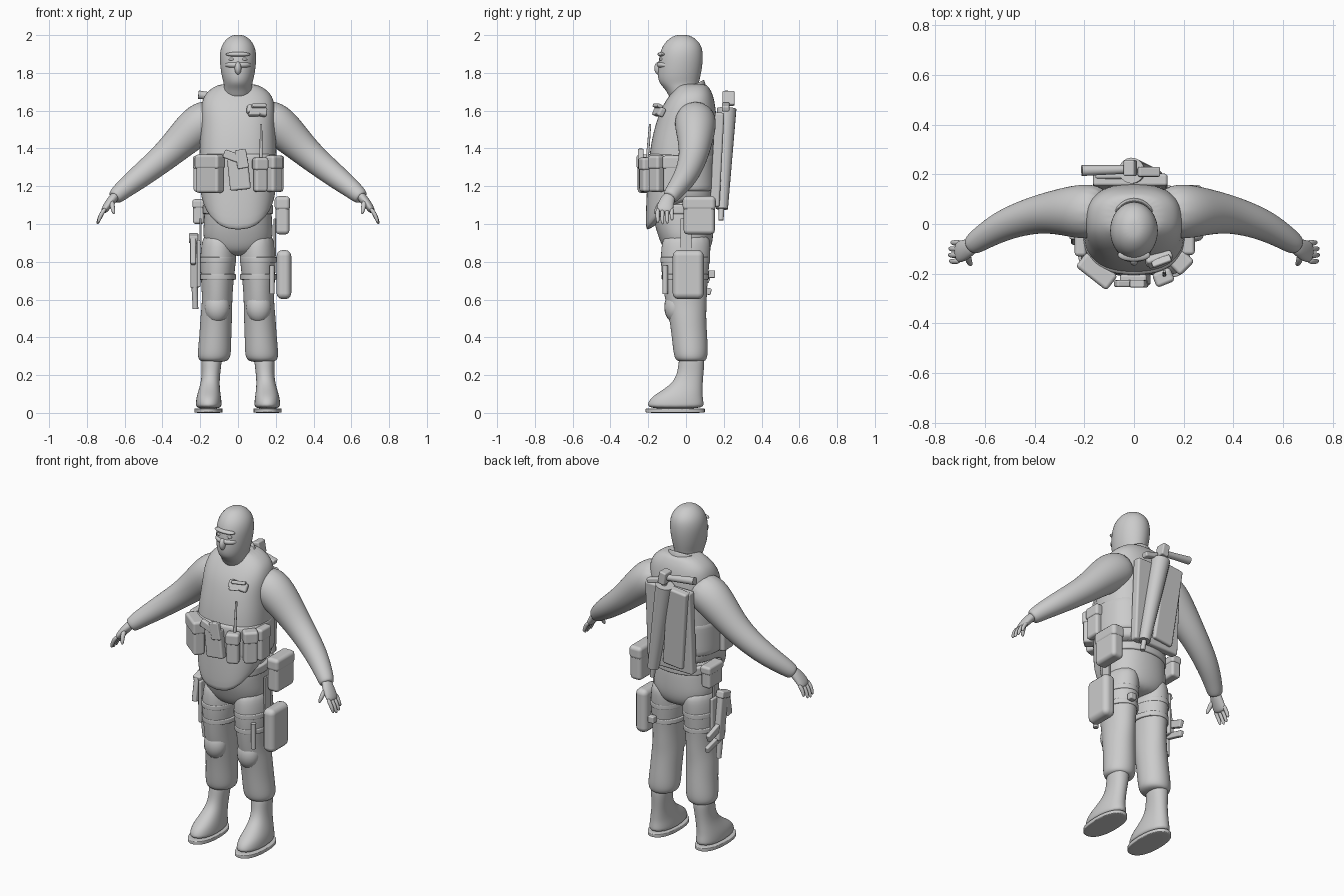
import bpy, bmesh, math
from mathutils import Vector, Matrix

if bpy.data.objects.get("Cube"):
    bpy.data.objects.remove(bpy.data.objects["Cube"])

grey = bpy.data.materials.new("plain_grey")
grey.use_nodes = True
grey.diffuse_color = (0.6, 0.6, 0.6, 1)
grey.node_tree.nodes["Principled BSDF"].inputs["Base Color"].default_value = grey.diffuse_color


def finish(bm, name, mirror=False):
    """Turn a bmesh into a smooth object, optionally mirrored across x."""
    bmesh.ops.recalc_face_normals(bm, faces=bm.faces)
    mesh = bpy.data.meshes.new(name)
    bm.to_mesh(mesh)
    bm.free()
    mesh.materials.append(grey)
    mesh.shade_smooth()
    ob = bpy.data.objects.new(name, mesh)
    bpy.context.scene.collection.objects.link(ob)
    if mirror:
        mod = ob.modifiers.new("Mirror", 'MIRROR')
        mod.use_mirror_merge = False
    return ob


def loft(name, rings, follow=False, mirror=False, power=2, edit=None, segments=16, levels=2):
    """Skin over rings (x, y, z, radius_x, radius_y), level or square to their path."""
    bm = bmesh.new()
    loops = []
    for i, (x, y, z, rx, ry) in enumerate(rings):
        side, depth = Vector((1, 0, 0)), Vector((0, 1, 0))
        if follow:
            after, before = rings[min(i + 1, len(rings) - 1)], rings[max(i - 1, 0)]
            along = (Vector(after[:3]) - Vector(before[:3])).normalized()
            depth = (depth - along * depth.dot(along)).normalized()
            side = depth.cross(along)
        loop = []
        for k in range(segments):
            angle = math.tau * k / segments
            c, s = math.cos(angle), math.sin(angle)
            u = math.copysign(abs(c) ** (2 / power), c)
            v = math.copysign(abs(s) ** (2 / power), s)
            co = Vector((x, y, z)) + side * u * rx + depth * v * ry
            if edit:
                edit(co)
            loop.append(bm.verts.new(co))
        loops.append(loop)
    for low, high in zip(loops, loops[1:]):
        for k in range(segments):
            n = (k + 1) % segments
            bm.faces.new((low[k], low[n], high[n], high[k]))
    bm.faces.new(loops[0])
    bm.faces.new(loops[-1])
    ob = finish(bm, name, mirror)
    ob.modifiers.new("Subdivision", 'SUBSURF').levels = levels
    ob.modifiers["Subdivision"].render_levels = levels
    return ob


def box(name, loc, size, turn=0, lean=0, roll=0, bevel=.012):
    """Bevelled box; turn about z, lean about x, roll about y, in degrees."""
    bm = bmesh.new()
    rot = [Matrix.Rotation(math.radians(a), 4, ax) for a, ax in ((turn, 'Z'), (lean, 'X'), (roll, 'Y'))]
    place = Matrix.Translation(loc) @ rot[0] @ rot[1] @ rot[2] @ Matrix.Diagonal((*size, 1))
    bmesh.ops.create_cube(bm, size=1, matrix=place)
    ob = finish(bm, name)
    mod = ob.modifiers.new("Bevel", 'BEVEL')
    mod.width, mod.segments, mod.harden_normals = bevel, 3, True
    return ob


def ball(name, loc, size, mirror=False):
    bm = bmesh.new()
    bmesh.ops.create_uvsphere(bm, u_segments=20, v_segments=12, radius=1,
                              matrix=Matrix.Translation(loc) @ Matrix.Diagonal((*size, 1)))
    return finish(bm, name, mirror)


def rod(name, start, end, r0, r1):
    """Straight tapered rod with flat ends."""
    a, b = Vector(start), Vector(end)
    bm = bmesh.new()
    place = Matrix.Translation((a + b) / 2) @ (b - a).to_track_quat('Z', 'Y').to_matrix().to_4x4()
    bmesh.ops.create_cone(bm, cap_ends=True, segments=20, radius1=r0, radius2=r1,
                          depth=(b - a).length, matrix=place)
    ob = finish(bm, name)
    for o in bpy.context.selected_objects:
        o.select_set(False)
    bpy.context.view_layer.objects.active = ob
    ob.select_set(True)
    bpy.ops.object.shade_smooth_by_angle()


def pouch(name, loc, size, turn=0, bevel=.015):
    """Box pouch with an overhanging flap."""
    x, y, z = loc
    w, d, h = size
    box(name, loc, size, turn, bevel=bevel)
    box(name + "_flap", (x, y, z + h * .32), (w + .008, d + .01, h * .38), turn, bevel=bevel)


# Hooded head, brow, nose and eyes
loft("head", [(0, 0, 1.64, .075, .08), (0, -.02, 1.71, .078, .085), (0, -.037, 1.74, .075, .105),
              (0, -.037, 1.78, .088, .116), (0, -.03, 1.84, .097, .12), (0, -.025, 1.9, .1, .118),
              (0, -.02, 1.95, .088, .103), (0, -.02, 1.985, .058, .068), (0, -.02, 2.002, .025, .03)])
ball("nose", (0, -.143, 1.825), (.018, .025, .035))
ball("brow", (0, -.125, 1.898), (.066, .026, .013))
ball("eye", (.032, -.127, 1.872), (.018, .014, .009), mirror=True)
ball("cheek_cover", (0, -.105, 1.842), (.07, .05, .024))


# Collar dips at the front
def dip(co):
    co.z += (co.y - .1) * .5


loft("collar", [(0, 0, 1.65, .135, .125), (0, 0, 1.71, .11, .112), (0, 0, 1.765, .096, .1),
                (0, 0, 1.77, .088, .092), (0, 0, 1.74, .08, .085)], edit=dip)


# Vest with a rounded front apron
def apron(co):
    if co.z < 1.16:
        co.z -= .15 * max(0, -co.y / .2) ** 2


loft("vest", [(0, -.03, 1.12, .17, .17), (0, -.03, 1.13, .192, .188), (0, -.026, 1.2, .206, .183),
              (0, -.016, 1.4, .207, .177), (0, 0, 1.52, .197, .165), (0, .012, 1.61, .2, .147),
              (0, .028, 1.68, .185, .118), (0, .035, 1.72, .14, .09), (0, .035, 1.745, .09, .07)],
     power=2.5, edit=apron, segments=24)
loft("vest_side_band", [(0, -.022, z, .213, .187) for z in (1.17, 1.175, 1.37, 1.375)], power=2.5)

# Trousers
loft("pelvis", [(0, -.02, 1.17, .18, .16), (0, -.015, 1.02, .182, .163), (0, 0, .93, .192, .148),
                (0, .005, .87, .165, .13), (0, .005, .83, .08, .09)], power=2.3)
loft("trouser_leg", [(.1, .005, .96, .08, .12), (.103, 0, .88, .096, .135), (.106, -.005, .79, .097, .132),
                     (.11, -.005, .68, .086, .12), (.11, 0, .59, .081, .112), (.115, .008, .51, .086, .1),
                     (.12, .018, .41, .086, .096), (.125, .025, .32, .091, .094),
                     (.128, .026, .28, .085, .085), (.13, .03, .268, .05, .06)], mirror=True)
ball("knee_pad", (.11, -.055, .56), (.068, .06, .085), mirror=True)
loft("belt", [(0, -.015, z, .19, .17) for z in (1.05, 1.055, 1.1, 1.105)], power=2.3)

# Boots with soles
loft("boot", [(.155, -.055, .02, .068, .15), (.155, -.055, .05, .07, .152), (.155, -.047, .085, .066, .138),
              (.152, -.018, .12, .058, .108), (.147, .012, .165, .05, .078), (.142, .025, .22, .05, .07),
              (.14, .03, .28, .056, .07), (.14, .03, .3, .05, .06)], mirror=True, power=2.2)
loft("boot_sole", [(.157, -.057, z, .076, .16) for z in (0, .003, .022, .025)], mirror=True, power=2.3)

# Sleeves
sleeve = [(.1, .05, 1.58, .1), (.2, .05, 1.535, .116), (.28, .05, 1.46, .098), (.37, .043, 1.372, .08),
          (.46, .02, 1.298, .07), (.54, -.012, 1.235, .062), (.61, -.055, 1.18, .051),
          (.652, -.085, 1.142, .043), (.656, -.088, 1.138, .03)]
loft("sleeve", [(*p, p[-1]) for p in sleeve], follow=True, mirror=True)

# Hands: palm, four fingers and a thumb
loft("palm", [(.64, -.08, 1.16, .025, .03), (.67, -.1, 1.125, .025, .04), (.7, -.112, 1.085, .021, .046),
              (.715, -.115, 1.06, .014, .04)], follow=True, mirror=True)
for i, name in enumerate(("index", "middle", "ring", "little")):
    y = -.148 + .025 * i
    reach = (.95, 1.05, 1, .8)[i]
    loft(name + "_finger", [(.7, y, 1.085, .013, .013), (.7 + .03 * reach, y - .004, 1.085 - .04 * reach, .012, .012),
                            (.7 + .043 * reach, y, 1.085 - .085 * reach, .009, .009)],
         follow=True, mirror=True, segments=8)
loft("thumb", [(.67, -.12, 1.125, .016, .016), (.665, -.152, 1.09, .014, .014), (.655, -.165, 1.05, .009, .009)],
     follow=True, mirror=True, segments=8)

# Vest pouches
pouch("right_front_pouch", (-.15, -.19, 1.265), (.15, .065, .2), turn=-38)
pouch("right_side_pouch", (-.215, -.075, 1.265), (.04, .1, .19))
pouch("left_front_pouch", (.19, -.155, 1.265), (.075, .06, .19), turn=45)
pouch("left_side_pouch", (.218, -.075, 1.265), (.045, .09, .19))

# Chest holster with pistol
box("chest_holster", (.005, -.225, 1.265), (.11, .045, .17), roll=-6)
box("pistol_slide", (.02, -.24, 1.345), (.06, .03, .1), roll=-10, bevel=.006)
box("pistol_grip", (-.035, -.24, 1.36), (.085, .028, .045), roll=20, bevel=.008)

# Radio with aerial and shoulder microphone
pouch("radio", (.118, -.215, 1.26), (.07, .05, .18), turn=22)
rod("radio_aerial", (.122, -.205, 1.34), (.122, -.19, 1.53), .008, .006)
box("microphone", (.1, -.14, 1.6), (.11, .035, .05), turn=20, lean=-25, roll=12)
box("microphone_clip", (.11, -.15, 1.625), (.08, .03, .02), turn=20, lean=-25, bevel=.006)
box("microphone_button", (.085, -.155, 1.585), (.06, .03, .025), turn=20, lean=-25, bevel=.006)

# Hip and thigh pouches
pouch("left_hip_pouch", (.235, .07, 1.045), (.075, .165, .2), bevel=.022)
pouch("right_hip_pouch", (-.208, .05, 1.065), (.06, .13, .13))
box("left_thigh_pouch", (.243, .012, .732), (.078, .165, .26), bevel=.032)
box("left_thigh_hanger", (.195, 0, .93), (.012, .06, .2), bevel=.004)
box("right_thigh_hanger", (-.198, 0, .96), (.012, .05, .14), bevel=.004)
for sign, side in ((1, "left"), (-1, "right")):
    for z in (.81, .72):
        loft(side + "_thigh_strap", [(sign * .108, -.004, z + h, .1, .135 - (.81 - z) * .08)
                                     for h in (-.016, -.014, .014, .016)])
rod("marker_stick", (.18, -.11, .63), (.18, -.11, .78), .014, .014)
box("rear_strap_buckle", (.13, .137, .735), (.04, .035, .04), bevel=.006)

# Sidearm on the right thigh
box("thigh_holster_plate", (-.208, -.005, .79), (.02, .13, .25), bevel=.008)
box("weapon_body", (-.232, 0, .79), (.04, .065, .26), lean=8)
box("weapon_magazine", (-.235, .06, .73), (.026, .14, .045), lean=-20, bevel=.006)
box("weapon_foregrip", (-.23, .075, .655), (.025, .12, .035), lean=-15, bevel=.006)
box("weapon_stock", (-.238, -.05, .86), (.03, .045, .15), lean=-10, bevel=.008)
box("weapon_clamp", (-.235, -.02, .925), (.05, .08, .04), lean=15, bevel=.008)
rod("weapon_barrel", (-.23, .0, .68), (-.225, .01, .55), .017, .015)

# Back carrier with sheath and entry tools
box("carrier_panel", (-.015, .165, 1.34), (.3, .05, .5), lean=-3)
rod("tool_sheath", (.085, .19, 1.08), (-.01, .215, 1.61), .032, .052)
box("tool_sleeve", (-.07, .19, 1.36), (.13, .05, .48), lean=-4, roll=-6)
rod("tool_shaft", (.095, .185, 1.02), (-.01, .215, 1.66), .014, .018)
rod("tool_handle", (-.21, .215, 1.685), (-.02, .22, 1.66), .022, .017)
box("tool_head", (-.015, .225, 1.665), (.045, .065, .075), roll=-10, bevel=.008)
box("tool_claw", (.06, .21, 1.62), (.09, .04, .03), roll=15, bevel=.008)
